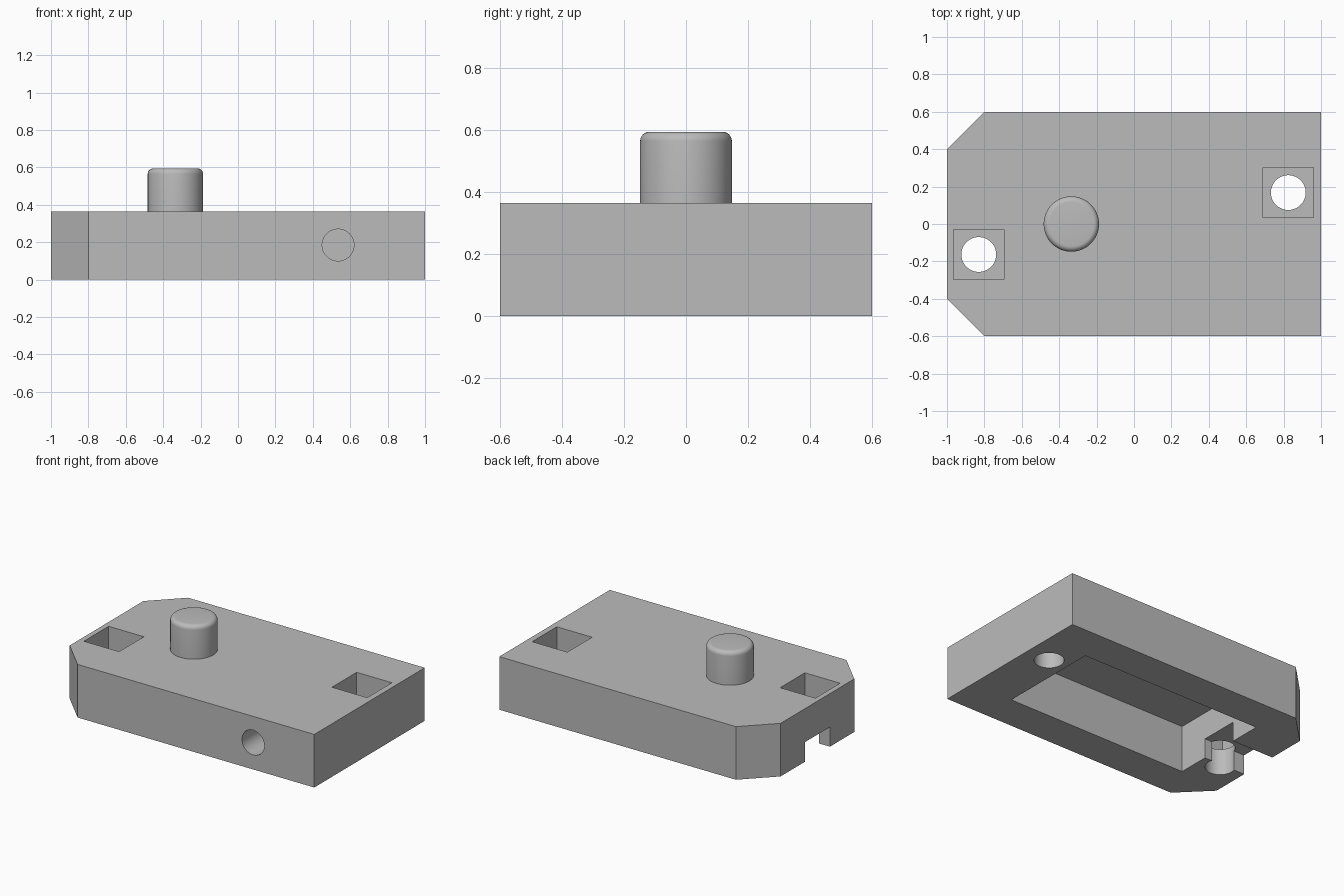
import bpy, bmesh, math

old = bpy.data.objects.get("Cube")
if old:
    bpy.data.objects.remove(old, do_unlink=True)

HEIGHT = 0.365

grey = bpy.data.materials.new("plain grey")
grey.use_nodes = True
colour = (0.5, 0.5, 0.5, 1)
grey.diffuse_color = colour
grey.node_tree.nodes["Principled BSDF"].inputs["Base Color"].default_value = colour


def add_object(name, bm):
    mesh = bpy.data.meshes.new(name)
    bmesh.ops.recalc_face_normals(bm, faces=bm.faces)
    bm.to_mesh(mesh)
    bm.free()
    mesh.materials.append(grey)
    obj = bpy.data.objects.new(name, mesh)
    bpy.context.collection.objects.link(obj)
    return obj


def activate(obj):
    bpy.ops.object.select_all(action='DESELECT')
    obj.select_set(True)
    bpy.context.view_layer.objects.active = obj


def prism(name, outline, z0, z1):
    bm = bmesh.new()
    face = bm.faces.new([bm.verts.new((x, y, z0)) for x, y in outline])
    up = bmesh.ops.extrude_face_region(bm, geom=[face])
    verts = [v for v in up["geom"] if isinstance(v, bmesh.types.BMVert)]
    bmesh.ops.translate(bm, verts=verts, vec=(0, 0, z1 - z0))
    return add_object(name, bm)


def block(name, x0, x1, y0, y1, z0, z1):
    return prism(name, [(x0, y0), (x1, y0), (x1, y1), (x0, y1)], z0, z1)


def cylinder(name, radius, depth, centre):
    bm = bmesh.new()
    bmesh.ops.create_cone(bm, cap_ends=True, segments=64, radius1=radius,
                          radius2=radius, depth=depth)
    obj = add_object(name, bm)
    obj.location = centre
    return obj


def cut(target, cutter):
    cutter.hide_render = True
    bpy.context.view_layer.update()
    mod = target.modifiers.new("cut", 'BOOLEAN')
    mod.operation = 'DIFFERENCE'
    mod.solver = 'EXACT'
    mod.object = cutter
    activate(target)
    bpy.ops.object.modifier_apply(modifier=mod.name)
    bpy.data.objects.remove(cutter, do_unlink=True)


# Body with two chamfered corners
body = prism("body", [(-1, -0.4), (-0.8, -0.6), (1, -0.6), (1, 0.6),
                      (-0.8, 0.6), (-1, 0.4)], 0, HEIGHT)

# Hollow underside and cable notch through the end wall
cut(body, block("pocket_cutter", -0.685, 0.69, -0.355, 0.355, -0.1, 0.32))
cut(body, block("notch_cutter", -1.1, -0.6, -0.135, 0.135, -0.1, 0.135))

# Square nut recesses with round through holes
for x, y in ((-0.83, -0.163), (0.825, 0.168)):
    s = 0.134
    cut(body, block("recess_cutter", x - s, x + s, y - s, y + s, 0.18, 0.5))
    cut(body, cylinder("hole_cutter", 0.093, 1, (x, y, 0)))

# Blind hole in the front wall
side_hole = cylinder("side_hole_cutter", 0.085, 0.4, (0.535, -0.6, 0.185))
side_hole.rotation_euler.x = math.radians(90)
cut(body, side_hole)

# Rounded pin on top
pin = cylinder("pin", 0.148, 0.25, (-0.335, 0, 0.47))
bm = bmesh.new()
bm.from_mesh(pin.data)
rim = [e for e in bm.edges if all(v.co.z > 0 for v in e.verts)]
bmesh.ops.bevel(bm, geom=rim, offset=0.03, segments=6, profile=0.5,
                affect='EDGES')
bm.to_mesh(pin.data)
bm.free()

for obj in (body, pin):
    activate(obj)
    bpy.ops.object.shade_smooth_by_angle(angle=math.radians(30))
